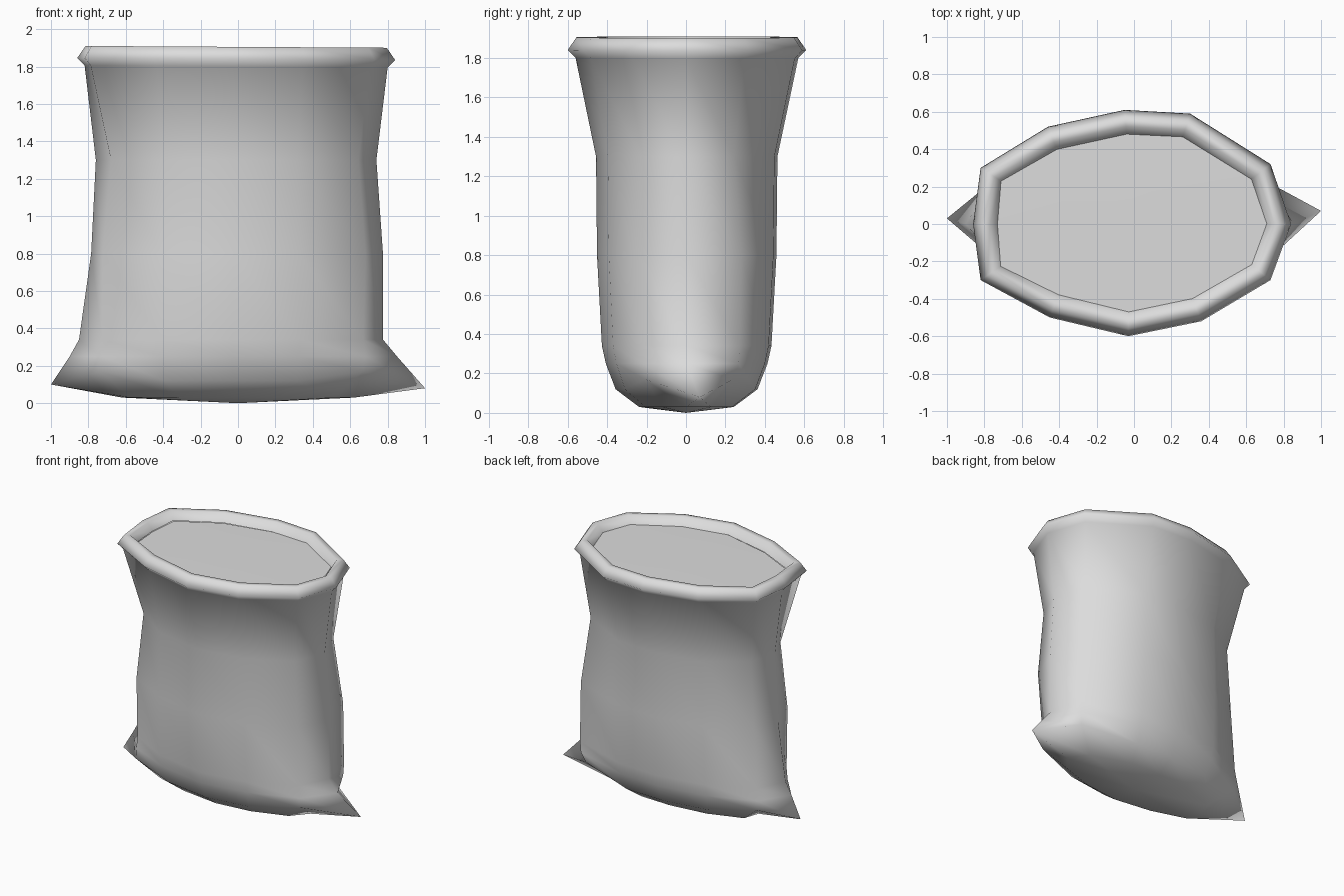
import bpy
import bmesh
from mathutils import Vector

cube = bpy.data.objects.get("Cube")
if cube:
    bpy.data.objects.remove(cube, do_unlink=True)

GREY = (0.72, 0.72, 0.72, 1)
cloth = bpy.data.materials.new("plain grey cloth")
cloth.use_nodes = True
cloth.diffuse_color = GREY
cloth.node_tree.nodes["Principled BSDF"].inputs["Base Color"].default_value = GREY

# Uneven twelve-sided mouth outline, anticlockwise from the left side
OUTLINE = [Vector(p) for p in (
    (0.84, 0), (0.73, 0.32), (0.30, 0.59), (-0.05, 0.61), (-0.46, 0.52), (-0.82, 0.30),
    (-0.86, 0), (-0.82, -0.30), (-0.45, -0.50), (-0.03, -0.60), (0.36, -0.52), (0.73, -0.30))]
COUNT = len(OUTLINE)
LEFT_TIP, RIGHT_TIP = 0, COUNT // 2
# Points beside the tips: back left, back right, front right, front left
CORNERS = ((1, 1, 1), (5, -1, 1), (7, -1, -1), (11, 1, -1))


def inset(distance):
    """Move the mouth outline inwards along its normals."""
    points = []
    for i, p in enumerate(OUTLINE):
        before = (p - OUTLINE[i - 1]).normalized()
        after = (OUTLINE[(i + 1) % COUNT] - p).normalized()
        t = (before + after).normalized()
        points.append(p + Vector((-t.y, t.x)) * distance)
    return points


def loft(name, rings, pole):
    """Skin a list of equal rings and close the last one with a pole."""
    bm = bmesh.new()
    rows = [[bm.verts.new(co) for co in ring] for ring in rings]
    centre = bm.verts.new(pole)
    for i in range(COUNT):
        j = (i + 1) % COUNT
        for upper, lower in zip(rows, rows[1:]):
            bm.faces.new((upper[i], lower[i], lower[j], upper[j]))
        bm.faces.new((rows[-1][i], centre, rows[-1][j]))
    for face in bm.faces:
        face.smooth = True
    mesh = bpy.data.meshes.new(name)
    bm.to_mesh(mesh)
    bm.free()
    mesh.materials.append(cloth)
    bpy.context.collection.objects.link(bpy.data.objects.new(name, mesh))


# Rolled rim, from the inner edge over the top to the neck: inset, height
SECTION = [(0.13, 1.845), (0.09, 1.905), (0.045, 1.905), (0, 1.84), (0.04, 1.80)]
rings = [[Vector((p.x, p.y, z - 0.006 * p.x)) for p in inset(d)] for d, z in SECTION]

# Cloth walls: height, half width, half depth, right tip x, left tip x, corner bulges
LEVELS = [
    (1.30, 0.75, 0.46, -0.76, 0.74, (0, -0.03, -0.045, 0)),
    (0.80, 0.77, 0.455, -0.785, 0.775, (0.04, -0.02, -0.02, 0.02)),
    (0.34, 0.78, 0.43, -0.85, 0.775, (0.045, 0, -0.025, 0)),
    (0.25, 0.77, 0.41, -0.90, 0.85, (0.05, 0.02, -0.01, 0.02)),
    (0.12, 0.74, 0.36, -1.00, 1.00, (0.05, 0.03, 0.02, 0.03)),
    (0.03, 0.60, 0.24, -0.62, 0.62, (0, 0, 0, 0)),
]
for z, half_width, half_depth, right_x, left_x, bulges in LEVELS:
    ring = [Vector((p.x / 0.85 * half_width, p.y / 0.605 * half_depth, z)) for p in OUTLINE]
    ring[LEFT_TIP].x = left_x
    ring[RIGHT_TIP].x = right_x
    for (index, side, back), bulge in zip(CORNERS, bulges):
        ring[index] += Vector((side, back, 0)) * bulge
    rings.append(ring)

# Pull the bottom corners into pointed ears
ears = rings[-2]
for tip, y, z in ((LEFT_TIP, 0.07, 0.08), (RIGHT_TIP, 0.03, 0.10)):
    ears[tip].y, ears[tip].z = y, z
    for side in (-1, 1):
        ears[(tip + side) % COUNT].z += 0.05
loft("sack", rings, (0, 0, 0))

# Nearly flat filling inside the mouth, wound the other way so it faces up
mouth = [Vector((p.x, p.y, 1.845)) for p in reversed(inset(0.13))]
loft("sack_contents", [mouth], (0, 0, 1.85))
